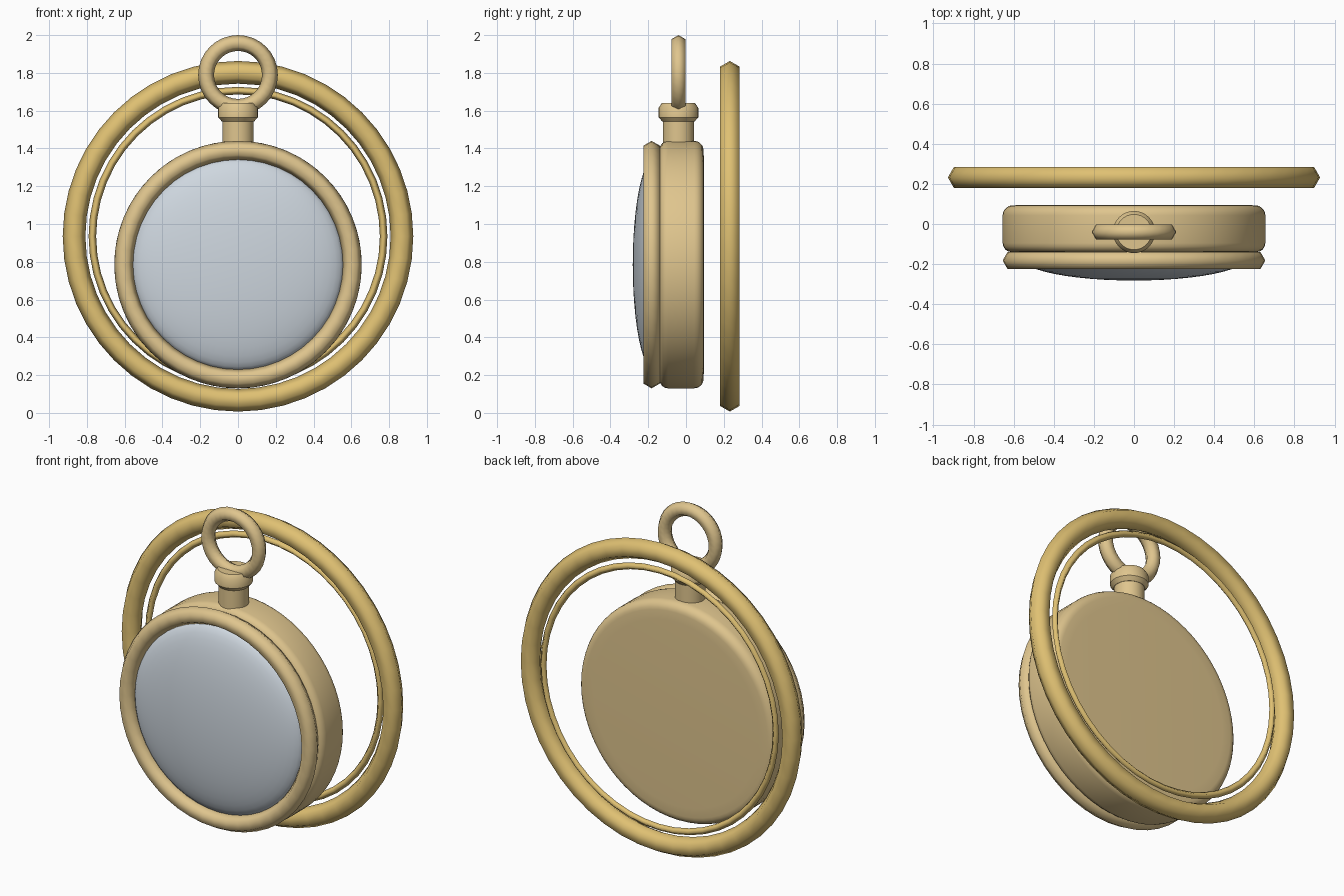
import bpy, bmesh
from math import pi, cos, sin, radians
from mathutils import Matrix

if "Cube" in bpy.data.objects:
    bpy.data.objects.remove(bpy.data.objects["Cube"])


def material(name, rgb):
    m = bpy.data.materials.new(name)
    m.diffuse_color = (*rgb, 1)
    m.use_nodes = True
    m.node_tree.nodes["Principled BSDF"].inputs["Base Color"].default_value = m.diffuse_color
    return m


CASE = material("pale_gold", (0.74, 0.56, 0.27))
RING = material("rich_gold", (0.74, 0.53, 0.17))
GLASS = material("glass_grey", (0.62, 0.68, 0.74))


def ring(name, major, minor, sides, segments, y, z, mat):
    """Upright torus facing the front."""
    bpy.ops.mesh.primitive_torus_add(
        major_radius=major, minor_radius=minor, major_segments=segments,
        minor_segments=sides, location=(0, y, z), rotation=(pi / 2, 0, 0))
    ob = bpy.context.object
    ob.name = name
    ob.data.materials.append(mat)
    bpy.ops.object.shade_smooth()
    return ob


def lathe(name, profile, segments, location, mat, along_y=False, angle=35):
    """Spin (radius, height) points around the z or y axis."""
    bm = bmesh.new()
    verts = [bm.verts.new((r, 0, h)) for r, h in profile]
    edges = [bm.edges.new(p) for p in zip(verts, verts[1:])]
    bmesh.ops.spin(bm, geom=verts + edges, cent=(0, 0, 0), axis=(0, 0, 1),
                   angle=2 * pi, steps=segments, use_merge=True)
    bmesh.ops.remove_doubles(bm, verts=bm.verts, dist=1e-5)
    if along_y:
        bmesh.ops.rotate(bm, verts=bm.verts, matrix=Matrix.Rotation(-pi / 2, 3, 'X'))
    bmesh.ops.recalc_face_normals(bm, faces=bm.faces)
    me = bpy.data.meshes.new(name)
    bm.to_mesh(me)
    bm.free()
    ob = bpy.data.objects.new(name, me)
    bpy.context.collection.objects.link(ob)
    ob.location = location
    me.materials.append(mat)
    bpy.ops.object.select_all(action='DESELECT')
    ob.select_set(True)
    bpy.context.view_layer.objects.active = ob
    bpy.ops.object.shade_smooth_by_angle(angle=radians(angle))
    return ob


def arc(r, h, radius, start, end, steps):
    """Rounded corner for a profile, angles in degrees."""
    angles = [radians(start + (end - start) * i / steps) for i in range(steps + 1)]
    return [(r + radius * cos(a), h + radius * sin(a)) for a in angles]


CASE_Z, STEM_Y = 0.785, -0.04

# Round case with softened rims
lathe("case_body",
      [(0, -0.14)] + arc(0.61, -0.095, 0.045, -90, 0, 4)
      + arc(0.605, 0.043, 0.05, 0, 90, 5) + [(0.55, 0.095), (0, 0.095)],
      64, (0, 0, CASE_Z), CASE, along_y=True)

# Front bezel and domed crystal
ring("front_bezel", 0.605, 0.05, 6, 48, -0.182, CASE_Z, CASE)
dome = [(0.56 * sin(a), -0.17 - 0.112 * cos(a))
        for a in (pi / 2 * i / 12 for i in range(13))]
lathe("glass_dome", dome + [(0, -0.17)], 48, (0, 0, CASE_Z), GLASS, along_y=True)

# Stem, crown and hanging bow
lathe("stem", [(0, 1.425), (0.083, 1.425), (0.083, 1.56), (0, 1.56)],
      32, (0, STEM_Y, 0), CASE)
lathe("crown",
      [(0, 1.542), (0.085, 1.542), (0.105, 1.565), (0.105, 1.615),
       (0.088, 1.64), (0, 1.64)],
      32, (0, STEM_Y, 0), CASE)
ring("hanging_bow", 0.169, 0.042, 6, 32, STEM_Y, 1.789, CASE)

# Separate large hoop behind, with a fine inner hoop
ring("large_hoop", 0.868, 0.06, 6, 48, 0.232, 0.935, RING)
ring("thin_inner_hoop", 0.771, 0.02, 4, 48, 0.25, 0.935, RING)
